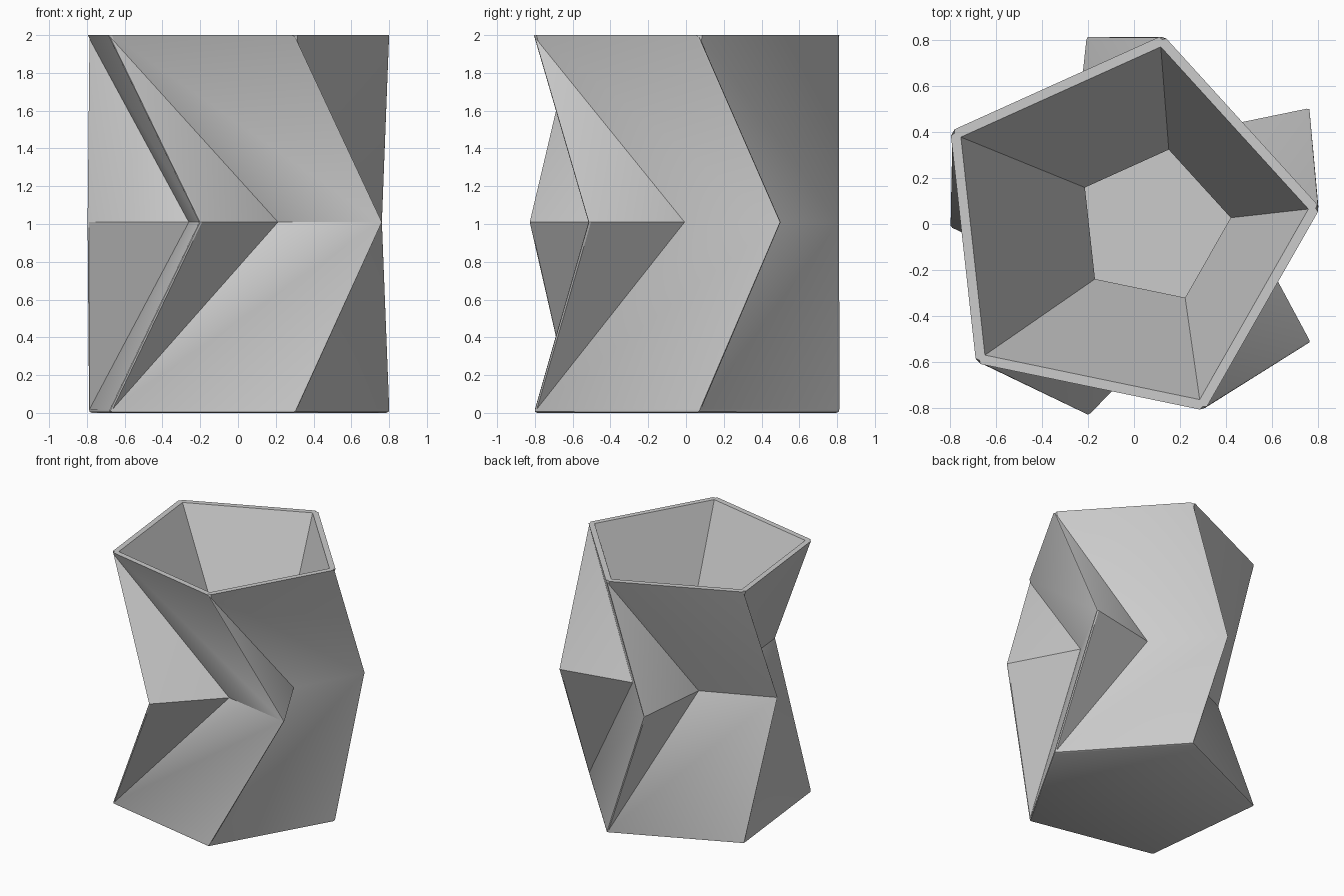
import bpy, bmesh
from math import radians, cos, sin

if "Cube" in bpy.data.objects:
    bpy.data.objects.remove(bpy.data.objects["Cube"])

N = 5
bm = bmesh.new()


def ring(cx, cy, r, start, z):
    """Regular pentagon of vertices."""
    out = []
    for k in range(N):
        a = radians(start + 72 * k)
        out.append(bm.verts.new((cx + r * cos(a), cy + r * sin(a), z)))
    return out


# Outer rings: straight end pentagons, star-shaped waist (tips and valleys)
bottom = ring(-0.048, -0.024, 0.862, 6.3, 0)
tips = ring(0.065, -0.008, 0.872, 36, 1.01)
valleys = ring(0.075, -0.015, 0.42, 73, 1.01)
top = ring(-0.048, -0.024, 0.862, 6.3, 2)

# Inner rings: tapered cavity, narrow at the waist
rim = ring(-0.048, -0.024, 0.81, 6.3, 2)
neck = ring(0.082, -0.01, 0.34, 6.3, 1.01)
floor = ring(-0.048, -0.024, 0.81, 6.3, 0.05)

ridges = []
for k in range(N):
    j = (k + 1) % N
    # Outer panels and folded-in triangles, mirrored above and below the waist
    for end, flip in ((top, False), (bottom, True)):
        panel = [end[j], end[k], valleys[k], tips[j]]
        fold = [end[k], tips[k], valleys[k]]
        for f in (panel, fold):
            bm.faces.new(f[::-1] if flip else f)
    # Rim and inner walls
    bm.faces.new((top[k], top[j], rim[j], rim[k]))
    bm.faces.new((rim[k], rim[j], neck[j], neck[k]))
    bm.faces.new((neck[k], neck[j], floor[j], floor[k]))
bm.faces.new(bottom[::-1])
bm.faces.new(floor)
bmesh.ops.recalc_face_normals(bm, faces=bm.faces)

# Soften the slanted ridges and the foot
for k in range(N):
    for a, b in ((top[k], tips[k]), (bottom[k], tips[k]),
                 (bottom[k], bottom[(k + 1) % N])):
        ridges.append(bm.edges.get((a, b)))
bmesh.ops.bevel(bm, geom=ridges, offset=0.02, offset_type='OFFSET',
                segments=2, profile=0.5, affect='EDGES', clamp_overlap=True)

mesh = bpy.data.meshes.new("folded_vase")
bm.to_mesh(mesh)
bm.free()
vase = bpy.data.objects.new("folded_vase", mesh)
bpy.context.collection.objects.link(vase)
bpy.context.view_layer.objects.active = vase
vase.select_set(True)
bpy.ops.object.shade_smooth_by_angle(angle=radians(30))
